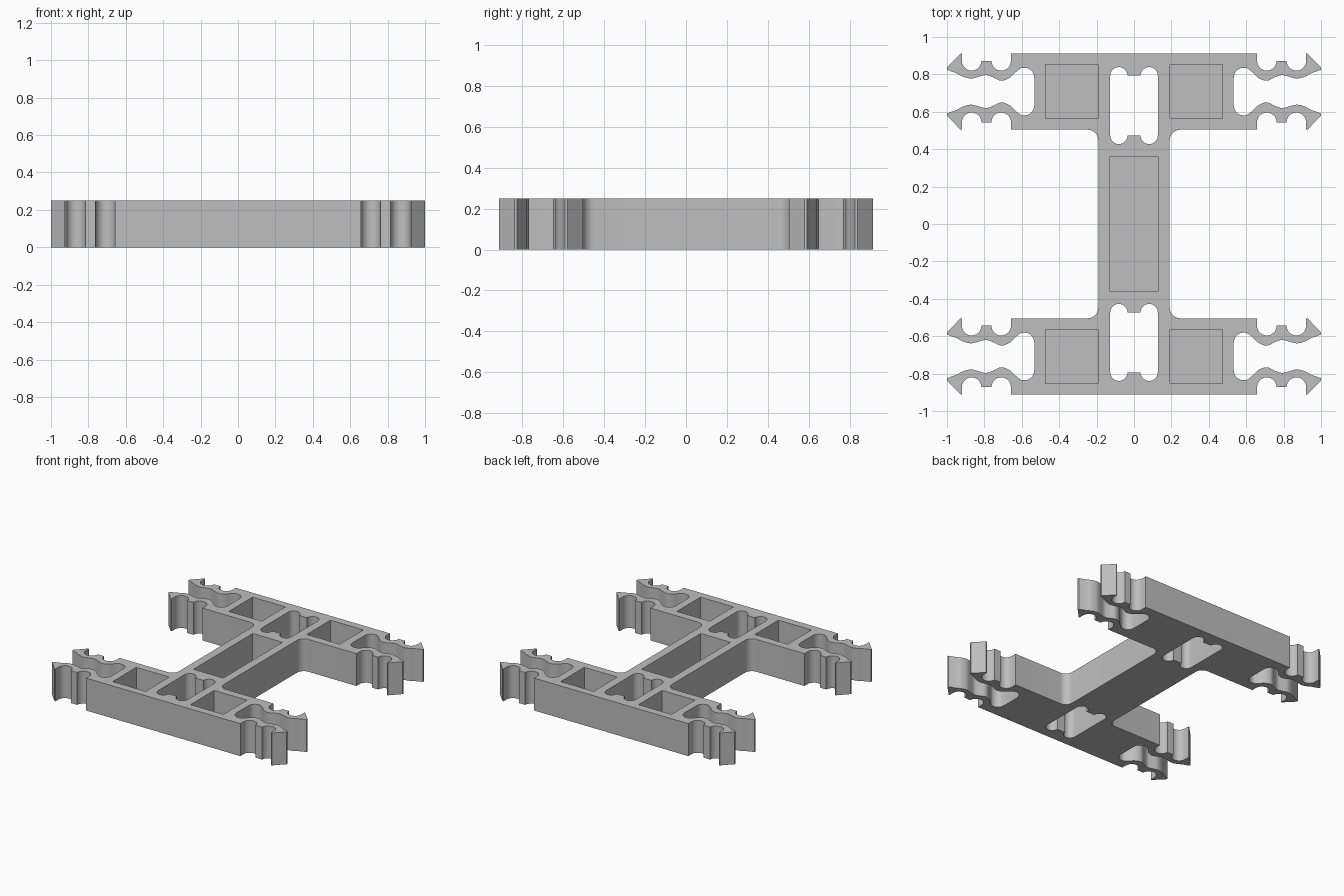
import bpy, bmesh
from math import cos, sin, radians
from mathutils import Vector

if "Cube" in bpy.data.objects:
    bpy.data.objects.remove(bpy.data.objects["Cube"], do_unlink=True)

HEIGHT, FLOOR, BAR_Y = 0.25, 0.03, 0.708


def arc(cx, cy, r, a0, a1, n=14):
    angles = [radians(a0 + (a1 - a0) * i / n) for i in range(n + 1)]
    return [(cx + r * cos(a), cy + r * sin(a)) for a in angles]


def smooth_path(pts, n=4):
    """Catmull-Rom curve through the points."""
    p = [Vector(q) for q in [pts[0]] + pts + [pts[-1]]]
    out = []
    for a, b, c, d in zip(p, p[1:], p[2:], p[3:]):
        for i in range(n):
            t = i / n
            v = 0.5 * (2 * b + (c - a) * t + (2 * a - 5 * b + 4 * c - d) * t * t
                       + (3 * b - a - 3 * c + d) * t ** 3)
            out.append((v.x, v.y))
    return out + [tuple(pts[-1])]


def mirror_y(pts, y=0.0):
    return [(px, 2 * y - py) for px, py in reversed(pts)]


def mirror_x(pts):
    return [(-px, py) for px, py in reversed(pts)]


def add_prism(bm, pts, z0, z1):
    clean = [p for i, p in enumerate(pts)
             if (Vector(p) - Vector(pts[i - 1])).length > 1e-4]
    face = bm.faces.new([bm.verts.new((x, y, z0)) for x, y in clean])
    top = bmesh.ops.extrude_face_region(bm, geom=[face])["geom"]
    bmesh.ops.translate(bm, vec=(0, 0, z1 - z0),
                        verts=[v for v in top if isinstance(v, bmesh.types.BMVert)])


def make_object(name, bm):
    bmesh.ops.recalc_face_normals(bm, faces=bm.faces)
    mesh = bpy.data.meshes.new(name)
    bm.to_mesh(mesh)
    bm.free()
    obj = bpy.data.objects.new(name, mesh)
    bpy.context.collection.objects.link(obj)
    return obj


# Clip arm: two round seats, a barb, and a wavy inner side
arm = [(0.658, 0.912)]
arm += arc(0.71, 0.872, 0.052, 180, 360)
arm += arc(0.868, 0.872, 0.052, 180, 360)
arm += [(0.92, 0.912), (0.927, 0.912), (1.0, 0.837), (1.0, 0.825)]
arm += smooth_path([(0.945, 0.805), (0.915, 0.788), (0.87, 0.778), (0.825, 0.789),
                    (0.79, 0.796), (0.755, 0.785), (0.71, 0.766), (0.665, 0.781),
                    (0.63, 0.814), (0.6, 0.834), (0.565, 0.831), (0.541, 0.81),
                    (0.533, 0.78)])

# Frame outline: quarter, then mirrored twice
quarter = arm + mirror_y(arm, BAR_Y) + arc(0.248, 0.447, 0.057, 90, 180, 10)
right = quarter + mirror_y(quarter)
bm = bmesh.new()
add_prism(bm, right + mirror_x(right), 0, HEIGHT)
frame = make_object("frame", bm)

# Cutters: lobed through-slots and blind rectangular pockets
lobe = [(0.127, 0.635)] + arc(0.081, 0.793, 0.046, 0, 180)
upper = lobe + mirror_x(lobe)
lower = mirror_y(upper, 0.633)
slot = upper[1:-1] + lower[1:-1]
bm = bmesh.new()


def add_pocket(x0, x1, y0, y1):
    add_prism(bm, [(x0, y0), (x1, y0), (x1, y1), (x0, y1)], FLOOR, HEIGHT + 0.1)


add_pocket(-0.127, 0.127, -0.361, 0.361)
for s in (1, -1):
    add_prism(bm, [(x, s * y) for x, y in slot], -0.1, HEIGHT + 0.1)
    for t in (1, -1):
        add_pocket(*sorted((t * 0.192, t * 0.473)), *sorted((s * 0.565, s * 0.853)))
cutter = make_object("opening_cutter", bm)
cutter.hide_render = True

cut = frame.modifiers.new("openings", "BOOLEAN")
cut.operation, cut.solver, cut.object = "DIFFERENCE", "EXACT", cutter
bpy.ops.object.select_all(action="DESELECT")
frame.select_set(True)
bpy.context.view_layer.objects.active = frame
bpy.ops.object.modifier_apply(modifier=cut.name)
bpy.data.objects.remove(cutter, do_unlink=True)

# Plain grey finish
grey = bpy.data.materials.new("plain grey")
grey.use_nodes = True
color = (0.52, 0.52, 0.52, 1)
grey.diffuse_color = color
grey.node_tree.nodes["Principled BSDF"].inputs["Base Color"].default_value = color
frame.data.materials.clear()
frame.data.materials.append(grey)
bpy.ops.object.shade_smooth_by_angle(angle=radians(35))
